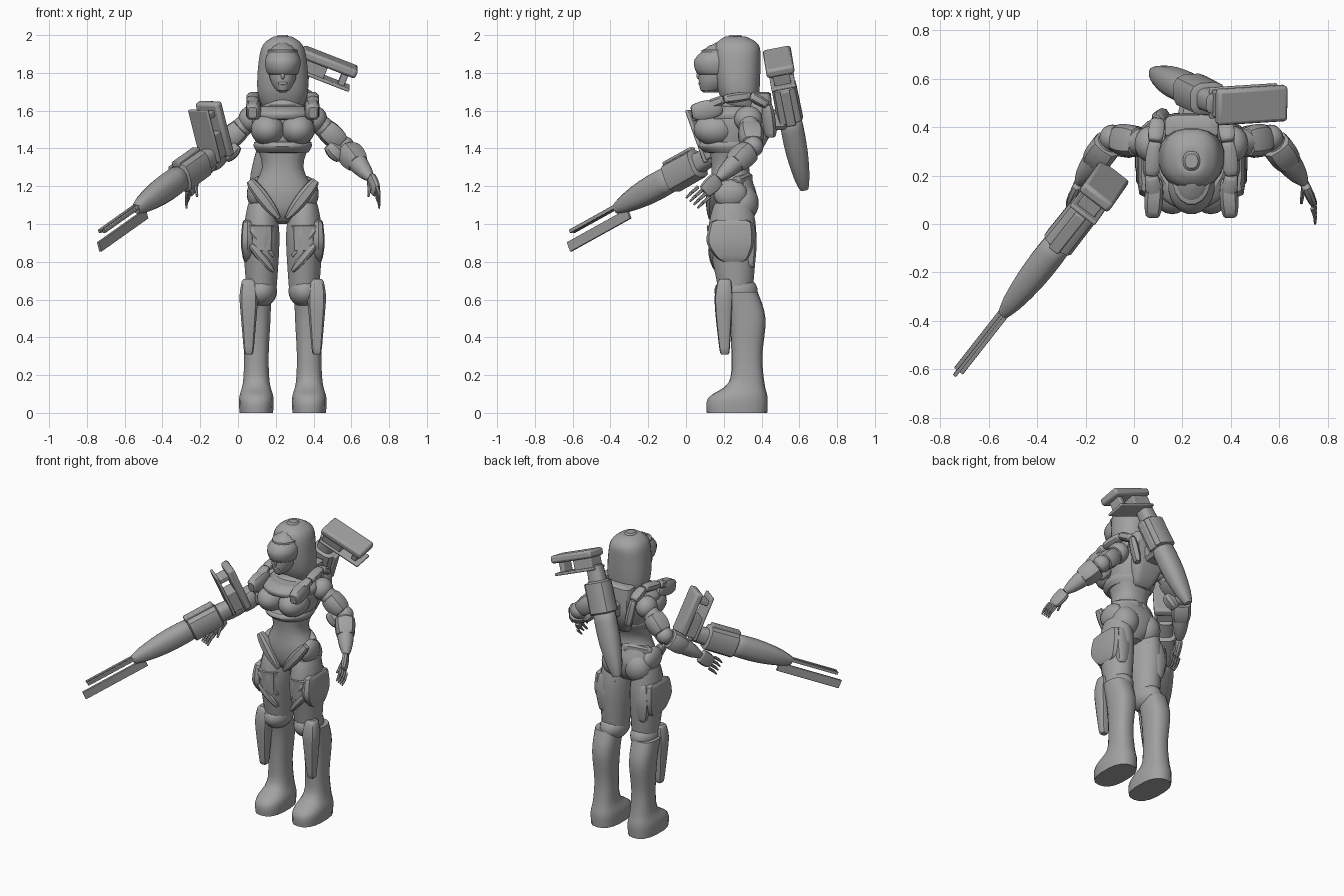
import bpy, bmesh, math
from mathutils import Matrix, Vector

cube = bpy.data.objects.get("Cube")
if cube:
    bpy.data.objects.remove(cube)

level = 0.36
grey = bpy.data.materials.new("armour grey")
grey.use_nodes = True
grey.diffuse_color = (level, level, level, 1)
grey.node_tree.nodes["Principled BSDF"].inputs["Base Color"].default_value = grey.diffuse_color

BODY = Matrix.Translation((0.237, 0, 0))   # body centre line


def finish(name, bm, matrix=BODY, mirror=False, bevel=None):
    """Turn a bmesh into a shaded object, optionally bevelled or mirrored."""
    bmesh.ops.recalc_face_normals(bm, faces=bm.faces)
    mesh = bpy.data.meshes.new(name)
    bm.to_mesh(mesh)
    bm.free()
    mesh.materials.append(grey)
    part = bpy.data.objects.new(name, mesh)
    part.matrix_world = matrix
    bpy.context.collection.objects.link(part)
    if bevel:
        modifier = part.modifiers.new("soft edges", 'BEVEL')
        modifier.width = bevel
        modifier.segments = 2
    if mirror:
        modifier = part.modifiers.new("other side", 'MIRROR')
        modifier.use_mirror_merge = False
    bpy.ops.object.select_all(action='DESELECT')
    part.select_set(True)
    bpy.context.view_layer.objects.active = part
    bpy.ops.object.shade_smooth_by_angle(angle=math.radians(40))


def skin(name, stations, soft=0.01, sides=16, power=2, place=None, **options):
    """Skin superellipses (z, centre y, radius x, radius y) and round off both ends."""
    first, last = stations[0], stations[-1]
    shrink = Vector((1, 1, 0.75, 0.75))
    step = Vector((soft, 0, 0, 0))
    stations = [first * shrink, first + step, *stations[1:-1], last - step, last * shrink]
    bm = bmesh.new()
    loops = []
    for z, centre, wide, deep in stations:
        loop = []
        for i in range(sides):
            angle = math.tau * (i + 0.5) / sides
            c, s = math.cos(angle), math.sin(angle)
            x = wide * math.copysign(abs(c) ** (2 / power), c)
            y = centre + deep * math.copysign(abs(s) ** (2 / power), s)
            loop.append(bm.verts.new((x, y, z)))
        loops.append(loop)
    for low, high in zip(loops, loops[1:]):
        for i in range(sides):
            bm.faces.new((low[i - 1], low[i], high[i], high[i - 1]))
    bm.faces.new(loops[0])
    bm.faces.new(loops[-1])
    if place:
        bm.transform(place)
    finish(name, bm, **options)


def loft(name, keys, x=0, steps=4, **options):
    """Upright loft with a smooth spline through the key sections."""
    keys = [Vector(key) for key in keys]
    padded = [keys[0], *keys, keys[-1]]
    stations = []
    for before, a, b, after in zip(padded, padded[1:], padded[2:], padded[3:]):
        leave, arrive = (b - before) / 2, (after - a) / 2
        for i in range(steps):
            t = i / steps
            ease = t * t * (3 - 2 * t)
            stations.append(a.lerp(b, ease) + leave * t * (1 - t) ** 2 - arrive * t * t * (1 - t))
    stations.append(keys[-1])
    skin(name, stations, place=Matrix.Translation((x, 0, 0)), **options)


def limb(name, start, end, radius, tip, bulge=0, flat=1, mirror=True, **options):
    """Tapered, bulging rod between two points; flat is its depth over its width."""
    start, end = Vector(start), Vector(end)
    axis = end - start
    place = Matrix.Translation(start) @ axis.to_track_quat('Z', 'Y').to_matrix().to_4x4()
    stations = []
    for i in range(7):
        t = i / 6
        r = radius + (tip - radius) * t + bulge * math.sin(math.pi * t)
        stations.append(Vector((axis.length * t, 0, r, r * flat)))
    skin(name, stations, soft=axis.length / 20, place=place, mirror=mirror, **options)


def ball(name, centre, radii, mirror=True):
    bm = bmesh.new()
    bmesh.ops.create_uvsphere(bm, u_segments=20, v_segments=12, radius=1)
    bm.transform(Matrix.Translation(centre) @ Matrix.Diagonal((*radii, 1)))
    finish(name, bm, mirror=mirror)


def box(name, centre, size, matrix, bevel=0.006):
    bm = bmesh.new()
    bmesh.ops.create_cube(bm, size=1)
    bm.transform(Matrix.Translation(centre) @ Matrix.Diagonal((*size, 1)))
    finish(name, bm, matrix, bevel=bevel)


# Torso and pelvis
loft("torso", [(1, .25, .04, .06), (1.06, .25, .11, .11), (1.16, .25, .17, .125), (1.3, .235, .11, .1),
               (1.45, .26, .15, .14), (1.58, .28, .16, .15), (1.66, .27, .07, .08), (1.76, .24, .05, .05)],
     sides=24, power=2.3)
ball("breast_armour", (.08, .155, 1.5), (.09, .115, .085))
ball("buttocks", (.085, .3, 1.11), (.09, .085, .1))
ball("hip_pods", (.145, .235, 1.16), (.045, .09, .075))
loft("rib_band", [(1.37, .24, .13, .13), (1.41, .23, .155, .165), (1.44, .24, .15, .155)], sides=24)
loft("chest_yoke", [(1.55, .24, .17, .17), (1.59, .24, .175, .18), (1.63, .26, .13, .13)], sides=24)
limb("hip_armour", (.175, .15, 1.23), (.02, .13, 1.03), .025, .015, bulge=.015, sides=8, power=3)
limb("back_belt", (0, .33, 1.24), (.16, .26, 1.22), .03, .02, bulge=.01, sides=8, power=4)

# Head
loft("hood", [(1.6, .3, .1, .08), (1.7, .28, .135, .11), (1.85, .27, .13, .125),
              (1.95, .27, .105, .115), (2, .26, .035, .04)], sides=20, power=2.4)
loft("face", [(1.695, .13, .025, .05), (1.77, .16, .07, .095), (1.93, .19, .08, .11)])
loft("visor", [(1.785, .16, .08, .1), (1.87, .155, .095, .112), (1.96, .2, .04, .06)], sides=20)
ball("nose", (0, .07, 1.785), (.01, .015, .02), mirror=False)
ball("lips", (0, .075, 1.745), (.025, .01, .01), mirror=False)

# Collar, straps and back unit
limb("collar_flaps", (.15, .19, 1.62), (.16, .03, 1.59), .03, .03, bulge=.01, flat=1.3, sides=8, power=4)
strap = [(.15, .1, 1.62), (.165, .2, 1.66), (.15, .34, 1.68), (.14, .43, 1.63), (.11, .45, 1.46)]
for a, b in zip(strap, strap[1:]):
    limb("shoulder_strap", a, b, .028, .028, bulge=.006, flat=.8, sides=8, power=3)
loft("back_unit", [(1.36, .34, .06, .04), (1.5, .38, .11, .075), (1.7, .4, .11, .05)], sides=12, power=5)
limb("weapon_mount", (0, .44, 1.55), (.01, .54, 1.55), .06, .05, mirror=False, sides=8, power=4)

# Arms
shoulder, elbow = Vector((.17, .33, 1.555)), Vector((.325, .355, 1.41))
wrist, knuckle = Vector((.465, .17, 1.24)), Vector((.498, .095, 1.17))
ball("shoulders", shoulder, (.065, .075, .07))
ball("elbows", elbow, (.055, .055, .055))
limb("upper_arms", shoulder, elbow, .05, .04, bulge=.01)
limb("upper_arm_shells", shoulder.lerp(elbow, .3), elbow.lerp(shoulder, .1), .06, .055,
     bulge=.01, flat=.9, sides=10, power=3)
limb("elbow_guards", (.24, .31, 1.42), (.31, .32, 1.345), .03, .03, bulge=.012, sides=8, power=3)
limb("forearms", elbow, wrist, .045, .026, bulge=.018)
limb("forearm_shells", elbow.lerp(wrist, .12), elbow.lerp(wrist, .55), .06, .052,
     bulge=.008, sides=10, power=3)
limb("palms", wrist, knuckle, .018, .016, bulge=.003, flat=2.3, sides=10, power=3)
for i in range(4):
    base = knuckle + Vector((0, -1, .9)) * (i - 1.5) * .02
    middle = base + Vector((.012, -.035, -.03))
    limb("finger", base, middle, .01, .009, sides=6)
    limb("fingertip", middle, middle + Vector((0, -.03, -.03)), .009, .005, sides=6)
limb("thumbs", wrist, knuckle + Vector((-.045, -.01, -.025)), .013, .007, sides=6)

# Legs
loft("thighs", [(.62, .26, .075, .085), (.7, .26, .085, .1), (.95, .245, .097, .13), (1.12, .25, .07, .1)],
     x=.113, mirror=True)
loft("thigh_cuffs", [(.85, .24, .09, .12), (1, .24, .095, .13)], x=.122, sides=10, power=2.6, mirror=True)
loft("thigh_side_guards", [(.8, .25, .02, .07), (.9, .235, .035, .125), (1.02, .24, .025, .11)],
     x=.188, sides=10, power=4, mirror=True)
loft("thigh_rear_guards", [(.77, .335, .03, .03), (.9, .34, .05, .035), (1.02, .33, .03, .03)],
     x=.145, sides=8, power=4, mirror=True)
for drop in (0, .08):
    limb("thigh_chevron", (.17, .135, .97 - drop), (.05, .165, .83 - drop), .018, .012,
         bulge=.01, sides=8, power=3)
ball("knees", (.115, .265, .645), (.085, .115, .085))
loft("boots", [(0, .27, .09, .16), (.08, .275, .092, .157), (.16, .32, .072, .095), (.3, .322, .066, .082),
               (.5, .325, .076, .096), (.64, .29, .08, .09)],
     x=.14, soft=0, sides=18, power=2.5, mirror=True)
loft("shin_guards", [(.31, .205, .025, .025), (.5, .2, .042, .042), (.62, .2, .05, .048), (.71, .205, .035, .035)],
     x=.18, sides=10, power=3.5, mirror=True)


# Long weapon: local z runs to the muzzle, local y along the cross head
def weapon(label, origin, aim, up, deployed):
    z = Vector(aim).normalized()
    x = Vector(up).cross(z).normalized()
    frame = Matrix((x, z.cross(x), z)).transposed().to_4x4()
    frame.translation = origin

    def along(part, start, end, radius, tip, **options):
        limb(label + part, (0, 0, start), (0, 0, end), radius, tip,
             mirror=False, matrix=frame, sides=12, **options)

    box(label + "_head_rear", (0, .12, -.035), (.15, .31, .05), frame, bevel=.015)
    box(label + "_head_front", (0, .12, .06), (.13, .3, .018), frame)
    box(label + "_head_core", (0, .05, .02), (.11, .14, .08), frame)
    box(label + "_head_post", (0, .22, .02), (.09, .035, .08), frame)
    along("_neck", .04, .16, .045, .05, flat=1.1, power=3)
    along("_receiver", .14, .35, .068, .07, flat=1.15, power=3.2)
    along("_fore_body", .33, .75, .06, .03, bulge=.014, flat=1.15, power=2.5)
    box(label + "_top_rail", (0, .08, .25), (.05, .03, .2), frame)
    if deployed:
        for side in (-.014, .014):
            box(label + "_barrel", (side, .01, .88), (.018, .02, .38), frame, bevel=.003)
        box(label + "_blade", (0, -.058, .9), (.016, .055, .44), frame, bevel=.002)


weapon("held_weapon", (-.115, .17, 1.38), (-.565, -.72, -.4), (-.07, -.1, .28), deployed=True)
weapon("stowed_weapon", (.36, .49, 1.87), (-.365, .18, -.91), (.29, .02, -.12), deployed=False)
